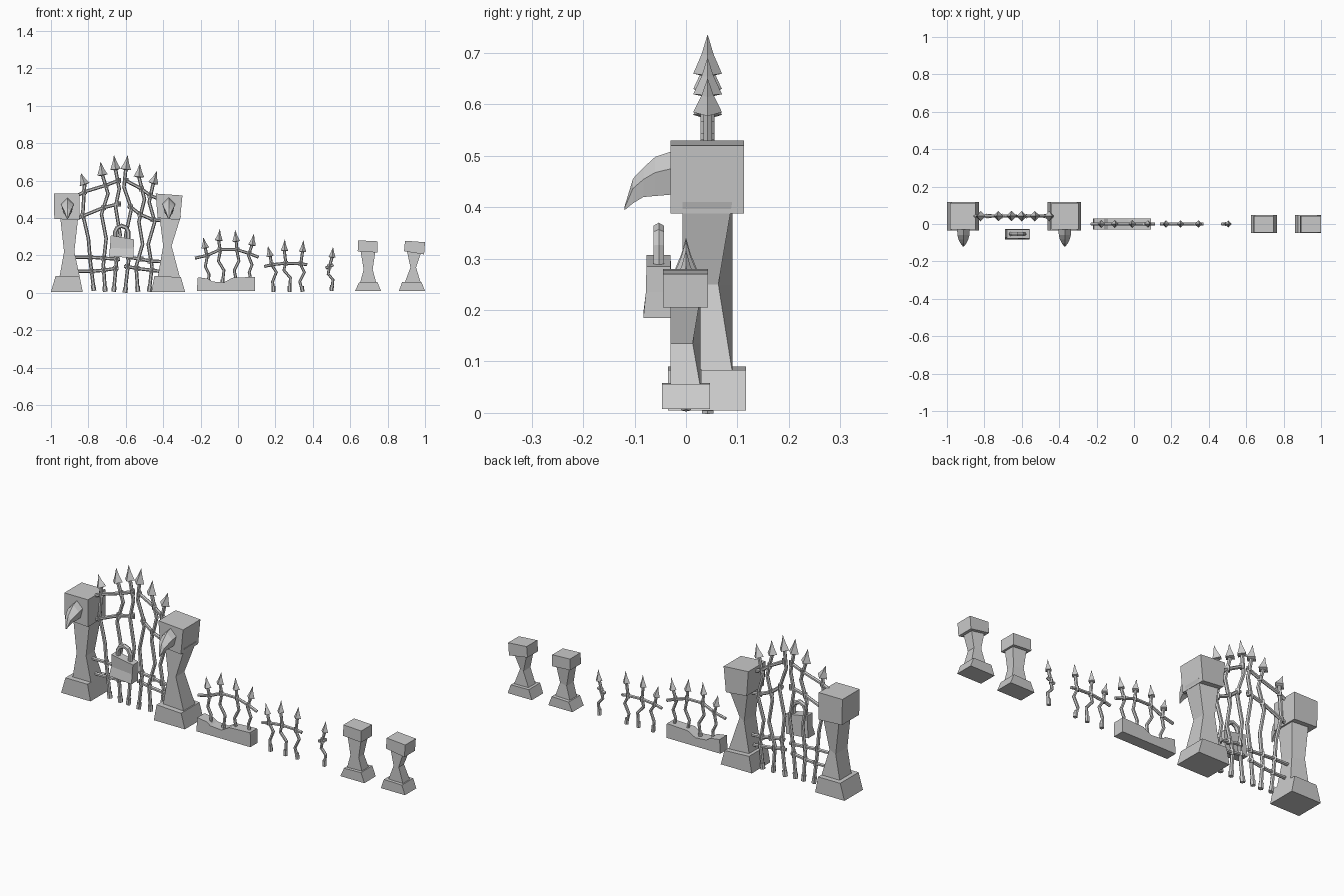
import bpy, bmesh
from mathutils import Vector


def make(name, bm):
    bmesh.ops.recalc_face_normals(bm, faces=bm.faces)
    me = bpy.data.meshes.new(name)
    bm.to_mesh(me)
    bm.free()
    ob = bpy.data.objects.new(name, me)
    bpy.context.collection.objects.link(ob)
    return ob


def loft(bm, rings, close=False):
    """Skin equal-length rings of points; cap the ends unless closed."""
    vs = [[bm.verts.new(p) for p in r] for r in rings]
    n = len(vs[0])
    pairs = list(zip(vs, vs[1:])) + ([(vs[-1], vs[0])] if close else [])
    for a, b in pairs:
        for i in range(n):
            bm.faces.new((a[i], a[(i + 1) % n], b[(i + 1) % n], b[i]))
    if not close:
        bm.faces.new(vs[0])
        bm.faces.new(vs[-1])


def prism(name, profile, y0, y1):
    """Front outline (x, z) pushed from y0 to y1."""
    bm = bmesh.new()
    loft(bm, [[(x, y, z) for x, z in profile] for y in (y0, y1)])
    return make(name, bm)


def tube(bm, path, y, r, sides=6):
    """Bent iron rod through (x, z) points."""
    from math import cos, sin, tau
    pts = [Vector((x, y, z)) for x, z in path]
    rings = []
    for i, p in enumerate(pts):
        d = (pts[min(i + 1, len(pts) - 1)] - pts[max(i - 1, 0)]).normalized()
        side = d.cross(Vector((0, 1, 0)))
        rings.append([p + r * (side * cos(tau * k / sides) + Vector((0, sin(tau * k / sides), 0)))
                      for k in range(sides)])
    loft(bm, rings)


def spear(bm, base, tip, y, r):
    """Four-sided flared spearhead."""
    b, t = Vector((base[0], y, base[1])), Vector((tip[0], y, tip[1]))
    d = (t - b).normalized()
    side, yy = d.cross(Vector((0, 1, 0))), Vector((0, 1, 0))
    rings = [[b + (t - b) * f + s * r * k for s in (side, yy, -side, -yy)]
             for f, k in ((-.06, .3), (0, 1), (.5, .42), (1, .02))]
    loft(bm, rings)


def bars(name, paths, y, r, head):
    """Each path runs from the spear tip down to the foot."""
    for i, p in enumerate(paths):
        bm = bmesh.new()
        spear(bm, p[1], p[0], y, head)
        tube(bm, p[1:], y, r)
        # thick foot
        x, z = p[-1]
        tube(bm, [(x, z), (x + (p[-2][0] - x) * .25, z + .03)], y, r * 1.35)
        make(f"{name}_{i + 1}", bm)


def rails(name, paths, y, r):
    for i, p in enumerate(paths):
        bm = bmesh.new()
        tube(bm, p, y, r)
        for x, z in p[1:-1]:       # joint collars
            tube(bm, [(x, z - r * 1.4), (x, z + r * 1.4)], y, r * 1.5, 4)
        make(f"{name}_{i + 1}", bm)


def pillar(name, base, shaft, cap, ybase, yshaft, ycap, chip):
    """Stone pillar: tapered foot, pinched shaft with a chipped back edge, block cap."""
    prism(name + "_foot", base, *ybase)
    prism(name + "_cap", cap, *ycap)
    bm = bmesh.new()
    f, b = yshaft
    rings = [[(l, f, z), (r, f, z), (r, chip if i == 1 else b, z), (l, b, z)]
             for i, (l, r, z) in enumerate(shaft)]
    loft(bm, rings)
    make(name + "_shaft", bm)


# large gate pillars
big_y = ((-.035, .117), (-.007, .09), (-.03, .113))
pillar("gate_pillar_left",
       [(-1, .005), (-.83, .005), (-.847, .09), (-.975, .09)],
       [(-.955, -.845, .08), (-.93, -.875, .22), (-.95, -.855, .4)],
       [(-.982, .395), (-.848, .388), (-.848, .53), (-.985, .53)], *big_y, .063)
pillar("gate_pillar_right",
       [(-.463, .005), (-.283, .005), (-.305, .083), (-.447, .09)],
       [(-.43, -.31, .08), (-.40, -.355, .25), (-.42, -.305, .41)],
       [(-.43, .40), (-.31, .388), (-.297, .52), (-.44, .53)], *big_y, .063)

# hooked beaks on the gate caps
BEAK = [(-.025, .51, .425, .034), (-.06, .498, .422, .032),
        (-.083, .477, .42, .026), (-.103, .456, .408, .016), (-.12, .4, .394, .003)]
for name, cx in (("beak_left", -.912), ("beak_right", -.37)):
    bm = bmesh.new()
    loft(bm, [[(cx, y, top), (cx + w, y, top * .6 + low * .4), (cx + w * .6, y, low),
               (cx - w * .6, y, low), (cx - w, y, top * .6 + low * .4)]
              for y, top, low, w in BEAK])
    make(name, bm)

# gate bars and rails
bars("gate_bar", [
    [(-.84, .64), (-.82, .58), (-.825, .50), (-.83, .42), (-.80, .29), (-.79, .17), (-.77, .01)],
    [(-.735, .70), (-.725, .63), (-.695, .53), (-.73, .42), (-.705, .29), (-.72, .15), (-.71, .005)],
    [(-.663, .735), (-.655, .66), (-.635, .555), (-.655, .46), (-.63, .31), (-.65, .17), (-.665, .005)],
    [(-.59, .735), (-.6, .66), (-.61, .565), (-.57, .45), (-.60, .31), (-.585, .17), (-.605, 0)],
    [(-.525, .69), (-.53, .62), (-.50, .5), (-.53, .38), (-.51, .26), (-.545, .14), (-.535, .005)],
    [(-.435, .65), (-.453, .585), (-.475, .485), (-.445, .38), (-.48, .26), (-.46, .14), (-.475, .005)],
], .042, .0095, .028)
rails("gate_rail", [
    [(-.86, .52), (-.82, .54), (-.705, .575), (-.64, .6), (-.63, .6)],
    [(-.61, .6), (-.60, .6), (-.515, .555), (-.47, .52), (-.42, .5)],
    [(-.88, .39), (-.83, .41), (-.72, .455), (-.64, .475), (-.63, .475)],
    [(-.59, .465), (-.575, .46), (-.525, .42), (-.455, .39), (-.4, .385)],
    [(-.88, .19), (-.79, .19), (-.72, .185), (-.65, .18), (-.63, .18)],
    [(-.6, .19), (-.585, .19), (-.52, .18), (-.47, .17), (-.38, .165)],
    [(-.88, .115), (-.78, .115), (-.72, .12), (-.655, .13), (-.64, .13)],
    [(-.61, .14), (-.59, .14), (-.54, .13), (-.46, .12), (-.38, .11)],
], .042, .009)

# padlock
bm = bmesh.new()
loft(bm, [[(-.69, -.083, .195), (-.56, -.083, .185), (-.56, -.026, .185), (-.69, -.026, .195)],
          [(-.685, -.07, .24), (-.558, -.078, .235), (-.558, -.028, .235), (-.685, -.028, .24)],
          [(-.68, -.077, .307), (-.555, -.077, .285), (-.555, -.03, .285), (-.68, -.03, .307)]])
make("padlock_body", bm)
bm = bmesh.new()
tube(bm, [(-.657, .29), (-.657, .325), (-.645, .348), (-.622, .358),
          (-.598, .348), (-.587, .325), (-.587, .28)], -.053, .012)
make("padlock_shackle", bm)

# fence panel on a stone kerb
prism("fence_kerb", [(-.22, .01), (.092, .01), (.092, .075), (.09, .085), (-.03, .08),
                     (-.075, .055), (-.14, .06), (-.16, .075), (-.215, .083)], -.03, .03)
bars("kerb_fence_bar", [
    [(-.185, .295), (-.175, .24), (-.165, .19), (-.175, .14), (-.155, .10), (-.16, .04)],
    [(-.097, .34), (-.103, .28), (-.095, .22), (-.105, .17), (-.075, .12), (-.085, .04)],
    [(-.015, .335), (-.01, .275), (-.005, .22), (.005, .17), (-.02, .12), (-.005, .04)],
    [(.085, .315), (.075, .255), (.055, .2), (.075, .15), (.06, .11), (.075, .04)],
], 0, .008, .021)
rails("kerb_fence_rail", [[(-.23, .185), (-.165, .2), (-.097, .23), (-.005, .23),
                           (.06, .21), (.11, .19)]], 0, .008)

# loose fence panel
bars("loose_fence_bar", [
    [(.16, .25), (.172, .195), (.18, .15), (.205, .11), (.185, .06), (.19, .005)],
    [(.25, .285), (.248, .225), (.255, .16), (.245, .12), (.28, .08), (.275, .005)],
    [(.35, .28), (.345, .22), (.335, .15), (.355, .11), (.33, .06), (.345, .005)],
], 0, .008, .02)
rails("loose_fence_rail", [[(.14, .14), (.18, .15), (.255, .158), (.335, .155), (.37, .15)]], 0, .008)

# single broken bar
bars("single_bar", [[(.508, .245), (.503, .19), (.49, .145), (.482, .1), (.508, .07), (.5, .01)]],
     0, .008, .019)
rails("single_bar_stub", [[(.468, .132), (.489, .14), (.51, .15)]], 0, .008)

# small fence pillars
small_y = ((-.047, .047), (-.03, .028), (-.045, .043))
pillar("small_pillar_left",
       [(.625, .008), (.765, .008), (.745, .058), (.647, .055)],
       [(.652, .74, .05), (.672, .72, .125), (.655, .735, .225)],
       [(.64, .222), (.745, .215), (.745, .275), (.642, .28)], *small_y, .013)
pillar("small_pillar_right",
       [(.86, .008), (1, .008), (.982, .056), (.878, .058)],
       [(.89, .978, .05), (.922, .952, .135), (.903, .982, .225)],
       [(.888, .222), (.995, .205), (1, .27), (.893, .278)], *small_y, .013)
